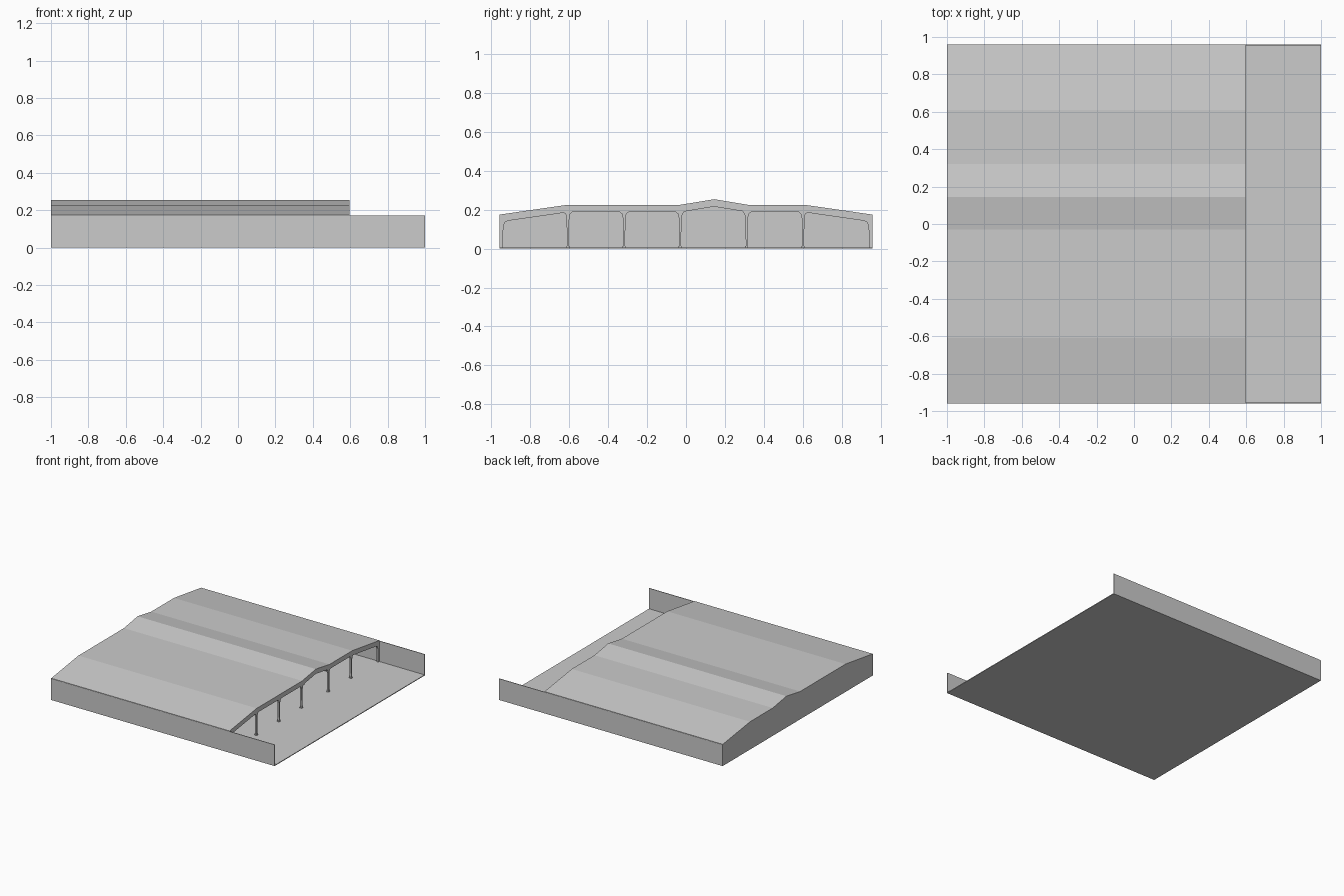
import bpy, bmesh

if "Cube" in bpy.data.objects:
    bpy.data.objects.remove(bpy.data.objects["Cube"])

ROOF = [(-0.958, 0.175), (-0.61, 0.225), (-0.03, 0.225), (0.145, 0.254),
        (0.32, 0.225), (0.61, 0.225), (0.958, 0.175)]
COLUMNS = [-0.607, -0.318, -0.03, 0.312, 0.602]
X_BACK, X_ROOF, X_FRONT, Y_SIDE = -1.0, 0.595, 1.0, 0.96
RAFTER = 0.038


def roof_z(y):
    for (a, za), (b, zb) in zip(ROOF, ROOF[1:]):
        if y <= b:
            return za + (zb - za) * (y - a) / (b - a)
    return ROOF[-1][1]


def prism(name, pts, x0, x1):
    """Extrude a y-z outline along x."""
    bm = bmesh.new()
    face = bm.faces.new([bm.verts.new((x0, y, z)) for y, z in pts])
    res = bmesh.ops.extrude_face_region(bm, geom=[face])
    moved = [v for v in res["geom"] if isinstance(v, bmesh.types.BMVert)]
    bmesh.ops.translate(bm, verts=moved, vec=(x1 - x0, 0, 0))
    bmesh.ops.recalc_face_normals(bm, faces=bm.faces)
    mesh = bpy.data.meshes.new(name)
    bm.to_mesh(mesh)
    bm.free()
    obj = bpy.data.objects.new(name, mesh)
    bpy.context.collection.objects.link(obj)
    return obj


def box(name, x0, x1, y0, y1, z0, z1):
    return prism(name, [(y0, z0), (y1, z0), (y1, z1), (y0, z1)], x0, x1)


# Floor slab and long side walls
box("floor", X_BACK, X_FRONT, -Y_SIDE, Y_SIDE, 0, 0.006)
for side, s in (("left", -1), ("right", 1)):
    y0, y1 = sorted((s * Y_SIDE, s * (Y_SIDE - 0.005)))
    box(side + "_wall", X_BACK, X_FRONT, y0, y1, 0, 0.172)

# Gable wall closing the back end
prism("back_wall", [(-0.958, 0), (0.958, 0)] + [(y, z - 0.001) for y, z in reversed(ROOF)],
      X_BACK, X_BACK + 0.005)

# Thin folded roof sheet
prism("roof", ROOF + [(y, z - 0.004) for y, z in reversed(ROOF)], X_BACK, X_ROOF)

# Portal frame outline: rafter on top, haunched columns below
under = lambda y: (y, roof_z(y) - RAFTER)
outline = [(y, z - 0.002) for y, z in ROOF]
outline += [(0.955, 0.004), (0.942, 0.004), (0.939, 0.112), (0.932, 0.134), under(0.917)]
for c in reversed(COLUMNS):
    if c < 0.1 and (0.145, 0.254 - RAFTER) not in outline:
        outline.append((0.145, 0.254 - RAFTER))
    zt = roof_z(c) - RAFTER
    outline += [under(c + 0.022), (c + 0.012, zt - 0.008), (c + 0.007, zt - 0.028),
                (c + 0.004, 0.004), (c - 0.004, 0.004),
                (c - 0.007, zt - 0.028), (c - 0.012, zt - 0.008), under(c - 0.022)]
outline += [under(-0.917), (-0.932, 0.134), (-0.939, 0.112), (-0.942, 0.004), (-0.955, 0.004)]

# Row of frames under the roof, with column feet
BAYS, DEPTH = 7, 0.014
for i in range(BAYS + 1):
    x = X_BACK + 0.006 + i * (X_ROOF - DEPTH - X_BACK - 0.006) / BAYS
    prism(f"portal_frame_{i}", outline, x, x + DEPTH)
    for j, c in enumerate(COLUMNS):
        box(f"column_foot_{i}_{j}", x - 0.002, x + DEPTH + 0.002, c - 0.008, c + 0.008, 0.005, 0.014)
